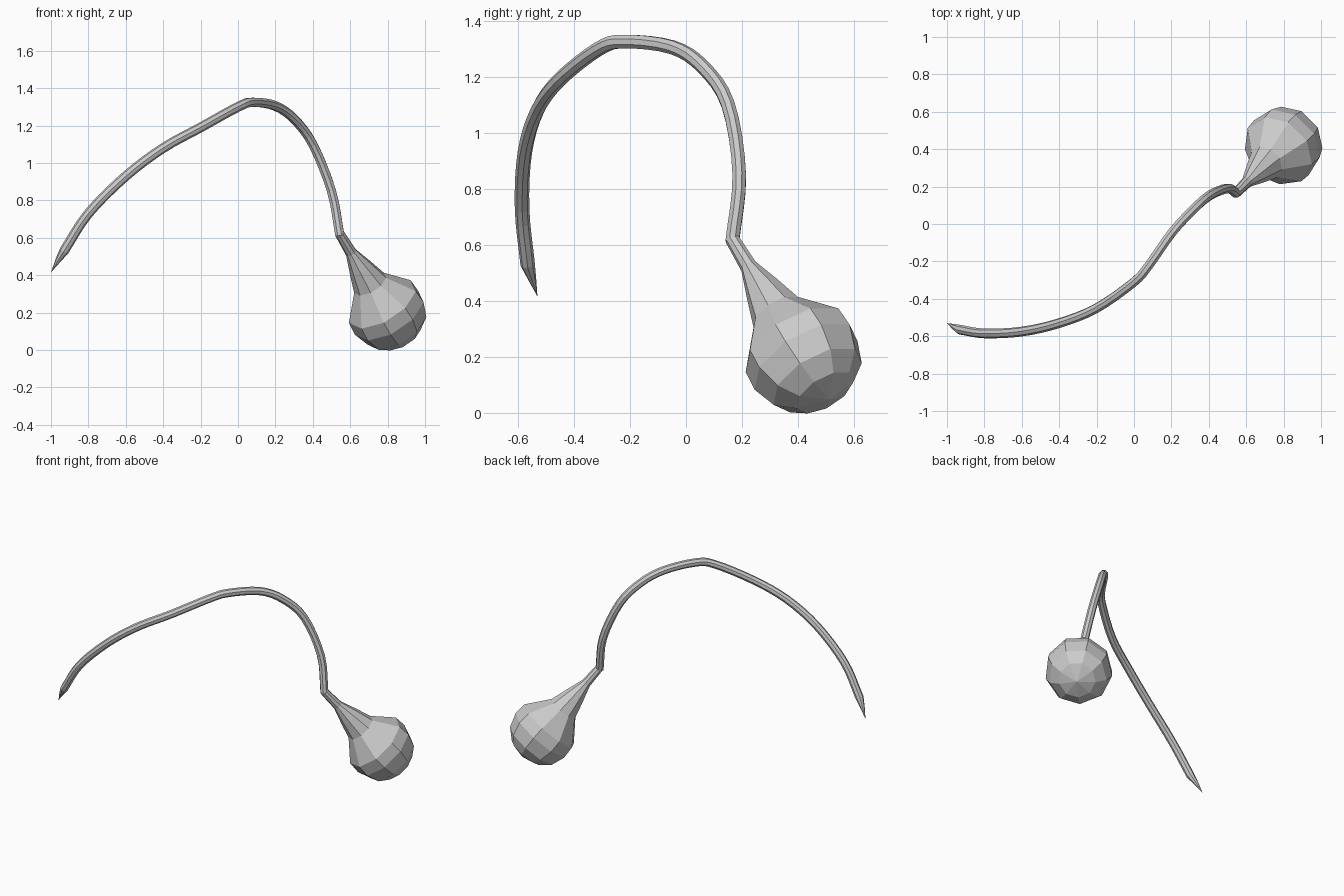
import bpy, bmesh, math
from mathutils import Vector, Quaternion

cube = bpy.data.objects.get("Cube")
if cube:
    bpy.data.objects.remove(cube)

grey = bpy.data.materials.new("plain_grey")
grey.use_nodes = True
grey.diffuse_color = (0.6, 0.6, 0.6, 1)
grey.node_tree.nodes["Principled BSDF"].inputs["Base Color"].default_value = (0.6, 0.6, 0.6, 1)


def catmull(points, steps):
    """Smooth path through the points."""
    p = [2 * points[0] - points[1], *points, 2 * points[-1] - points[-2]]
    path = []
    for a, b, c, d in zip(p, p[1:], p[2:], p[3:]):
        for i in range(steps):
            t = i / steps
            path.append(0.5 * (2 * b + (c - a) * t + (2 * a - 5 * b + 4 * c - d) * t * t
                               + (3 * b - a - 3 * c + d) * t ** 3))
    return path + [points[-1]]


def sweep(name, path, radii, sides, spin=0.0):
    """Skin rings along a path without twisting; radius 0 makes a point."""
    bm = bmesh.new()
    rings, normal, last = [], None, None
    for i, (p, r) in enumerate(zip(path, radii)):
        tangent = (path[min(i + 1, len(path) - 1)] - path[max(i - 1, 0)]).normalized()
        if normal is None:
            normal = Quaternion(tangent, spin) @ tangent.orthogonal().normalized()
        else:
            normal = last.rotation_difference(tangent) @ normal
        last = tangent
        if r == 0:
            rings.append([bm.verts.new(p)] * sides)
        else:
            rings.append([bm.verts.new(p + r * (Quaternion(tangent, math.tau * k / sides) @ normal))
                          for k in range(sides)])
    for a, b in zip(rings, rings[1:]):
        for k in range(sides):
            n = (k + 1) % sides
            bm.faces.new(dict.fromkeys((a[k], a[n], b[n], b[k])))
    for ring in (rings[0], rings[-1]):
        if len(set(ring)) > 2:
            bm.faces.new(ring)
    bmesh.ops.recalc_face_normals(bm, faces=bm.faces)
    mesh = bpy.data.meshes.new(name)
    bm.to_mesh(mesh)
    bm.free()
    mesh.materials.append(grey)
    obj = bpy.data.objects.new(name, mesh)
    bpy.context.collection.objects.link(obj)
    return obj


# Arching stem with a sharp tip
arch = [Vector(v) for v in (
    (-0.93, -0.565, 0.53), (-0.8, -0.585, 0.73), (-0.6, -0.575, 0.93), (-0.4, -0.53, 1.08),
    (-0.2, -0.45, 1.19), (0, -0.31, 1.30), (0.08, -0.22, 1.325), (0.2, -0.05, 1.305),
    (0.3, 0.06, 1.235), (0.4, 0.15, 1.10), (0.5, 0.19, 0.85), (0.545, 0.165, 0.61))]
tip = [Vector((-1, -0.53, 0.415)), Vector((-0.965, -0.548, 0.475))]
path = tip + catmull(arch, 4)
sweep("stem", path, [0, 0.014] + [0.026] * (len(path) - 2), 8)

# Bulb: narrow neck, flared throat and faceted round head
base = Vector((0.545, 0.165, 0.62))
axis = Vector((0.46, 0.46, -0.76)).normalized()
profile = ((0, 0.026), (0.13, 0.031), (0.24, 0.066), (0.35, 0.098), (0.49, 0.205),
           (0.57, 0.21), (0.66, 0.18), (0.72, 0.115), (0.755, 0))
sweep("bulb", [base + axis * t for t, r in profile], [r for t, r in profile], 9)
